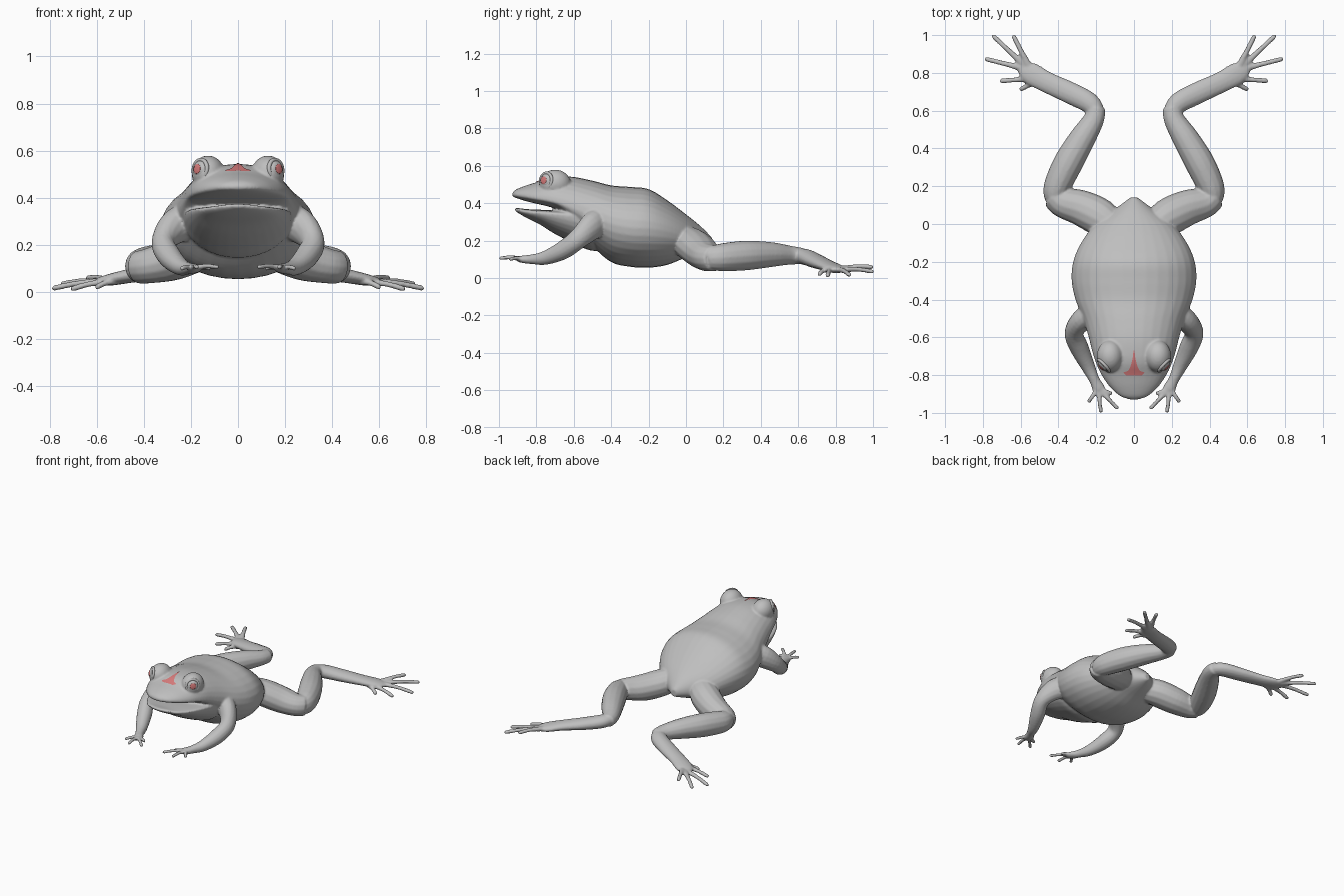
import bpy, bmesh, math
from mathutils import Vector

if "Cube" in bpy.data.objects:
    bpy.data.objects.remove(bpy.data.objects["Cube"])


def material(name, rgb):
    m = bpy.data.materials.new(name)
    m.diffuse_color = (*rgb, 1)
    m.use_nodes = True
    m.node_tree.nodes["Principled BSDF"].inputs["Base Color"].default_value = m.diffuse_color
    return m


GREY = material("skin grey", (0.52, 0.52, 0.52))
PINK = material("soft red", (0.68, 0.2, 0.2))


def spline(pts, steps=5):
    """Catmull-Rom sampling of tuples of any length."""
    p = [pts[0]] + list(pts) + [pts[-1]]
    out = []
    for i in range(1, len(p) - 2):
        for k in range(steps):
            t = k / steps
            out.append([0.5 * (2 * b + (c - a) * t + (2 * a - 5 * b + 4 * c - d) * t * t
                               + (3 * b - a - 3 * c + d) * t ** 3)
                        for a, b, c, d in zip(*p[i - 1:i + 3])])
    return out + [list(pts[-1])]


def skin_rings(bm, rings):
    """Close a row of equal rings into a capped tube."""
    vs = [[bm.verts.new(c) for c in r] for r in rings]
    n = len(vs[0])
    for a, b in zip(vs, vs[1:]):
        for i in range(n):
            j = (i + 1) % n
            bm.faces.new((a[i], a[j], b[j], b[i]))
    bm.faces.new(vs[0])
    bm.faces.new(vs[-1][::-1])


def hull(bm, stations, n=32):
    """Stations along y: (y, top, widest height, bottom, half width)."""
    rings = []
    for y, top, mid, bot, w in spline(stations):
        ring = []
        for i in range(n):
            a = 2 * math.pi * i / n
            s = math.sin(a)
            ring.append((w * math.cos(a), y, mid + s * ((top - mid) if s > 0 else (mid - bot))))
        rings.append(ring)
    skin_rings(bm, rings)


def limb(bm, pts, side, n=14):
    """Tube through (x, y, z, width radius, height radius), on one side."""
    pts = spline(pts)
    c = [Vector((side * p[0], p[1], p[2])) for p in pts]
    rings = []
    for i, p in enumerate(pts):
        t = (c[min(i + 1, len(c) - 1)] - c[max(i - 1, 0)]).normalized()
        u = t.cross(Vector((0, 0, 1))).normalized()
        v = u.cross(t)
        rings.append([c[i] + u * p[3] * math.cos(a) + v * p[4] * math.sin(a)
                      for a in (2 * math.pi * k / n for k in range(n))])
    skin_rings(bm, rings)


def digit(bm, base, tip, side, r=0.014):
    """Slim toe or finger with a slightly thicker tip pad."""
    b, t = Vector(base), Vector(tip)
    m = b.lerp(t, 0.5) + Vector((0, 0, 0.006))
    e = b.lerp(t, 0.93)
    limb(bm, [(*b, r * 1.5, r * 1.2), (*m, r, r * 0.9), (*e, r * 0.95, r * 0.85),
              (*t, r * 0.45, r * 0.45)], side, 10)


bm = bmesh.new()

# Torso with the upper head
hull(bm, [
    (-0.93, 0.452, 0.444, 0.437, 0.02), (-0.91, 0.472, 0.442, 0.428, 0.075),
    (-0.86, 0.493, 0.435, 0.412, 0.13), (-0.80, 0.512, 0.425, 0.397, 0.172),
    (-0.74, 0.535, 0.415, 0.383, 0.20), (-0.68, 0.543, 0.40, 0.36, 0.22),
    (-0.60, 0.54, 0.37, 0.28, 0.24), (-0.50, 0.52, 0.33, 0.17, 0.27),
    (-0.40, 0.495, 0.29, 0.085, 0.31), (-0.30, 0.487, 0.27, 0.06, 0.33),
    (-0.20, 0.475, 0.265, 0.055, 0.322), (-0.10, 0.415, 0.25, 0.07, 0.28),
    (0.0, 0.34, 0.22, 0.11, 0.205), (0.08, 0.275, 0.20, 0.14, 0.10),
    (0.14, 0.215, 0.19, 0.165, 0.02)])

# Lower jaw and throat
hull(bm, [
    (-0.915, 0.374, 0.368, 0.36, 0.02), (-0.89, 0.373, 0.362, 0.343, 0.085),
    (-0.85, 0.368, 0.355, 0.32, 0.135), (-0.78, 0.365, 0.35, 0.285, 0.178),
    (-0.70, 0.362, 0.345, 0.235, 0.208), (-0.60, 0.37, 0.33, 0.185, 0.228),
    (-0.50, 0.36, 0.30, 0.145, 0.225), (-0.40, 0.32, 0.27, 0.16, 0.15)])

for s in (1, -1):
    # Eye bump
    ball = bmesh.ops.create_uvsphere(bm, u_segments=24, v_segments=16, radius=1)["verts"]
    for v in ball:
        v.co = Vector((s * 0.127 + v.co.x * 0.07, -0.70 + v.co.y * 0.085, 0.503 + v.co.z * 0.076))
    # Front leg
    limb(bm, [(0.19, -0.46, 0.31, 0.07, 0.08), (0.27, -0.505, 0.275, 0.06, 0.075),
              (0.318, -0.575, 0.21, 0.05, 0.055), (0.29, -0.655, 0.15, 0.05, 0.05),
              (0.245, -0.75, 0.108, 0.038, 0.038), (0.21, -0.825, 0.10, 0.028, 0.026),
              (0.185, -0.875, 0.10, 0.034, 0.02), (0.175, -0.90, 0.10, 0.02, 0.012)], s)
    for tip in ((0.175, -1.0, 0.107), (0.083, -0.98, 0.107), (0.243, -0.945, 0.10),
                (0.115, -0.90, 0.10)):
        digit(bm, (0.19, -0.87, 0.10), tip, s, 0.012)
    # Hind leg: thigh, shank and foot
    limb(bm, [(0.10, -0.03, 0.21, 0.08, 0.08), (0.18, 0.035, 0.175, 0.10, 0.09),
              (0.28, 0.085, 0.135, 0.095, 0.088), (0.38, 0.115, 0.11, 0.08, 0.075),
              (0.425, 0.15, 0.105, 0.066, 0.07)], s)
    limb(bm, [(0.42, 0.12, 0.105, 0.05, 0.06), (0.41, 0.19, 0.11, 0.07, 0.075),
              (0.35, 0.32, 0.12, 0.078, 0.08), (0.275, 0.45, 0.125, 0.07, 0.068),
              (0.215, 0.55, 0.122, 0.056, 0.052), (0.20, 0.615, 0.117, 0.05, 0.045)], s)
    limb(bm, [(0.19, 0.58, 0.12, 0.04, 0.04), (0.235, 0.64, 0.112, 0.055, 0.043),
              (0.34, 0.695, 0.09, 0.058, 0.038), (0.46, 0.75, 0.068, 0.056, 0.03),
              (0.55, 0.80, 0.05, 0.058, 0.024), (0.60, 0.835, 0.043, 0.03, 0.012)], s)
    for base, tip in (((0.56, 0.84, 0.05), (0.64, 1.0, 0.06)),
                      ((0.58, 0.84, 0.045), (0.75, 1.0, 0.035)),
                      ((0.57, 0.82, 0.045), (0.79, 0.875, 0.016)),
                      ((0.54, 0.77, 0.045), (0.71, 0.757, 0.013)),
                      ((0.52, 0.755, 0.045), (0.605, 0.71, 0.02))):
        digit(bm, base, tip, s)

bmesh.ops.recalc_face_normals(bm, faces=bm.faces)
mesh = bpy.data.meshes.new("frog_skin")
bm.to_mesh(mesh)
bm.free()
mesh.materials.append(GREY)
skin = bpy.data.objects.new("frog_skin", mesh)
bpy.context.collection.objects.link(skin)
# Fuse the parts into one smooth hide
rm = skin.modifiers.new("fuse", 'REMESH')
rm.mode = 'VOXEL'
rm.voxel_size = 0.007
rm.use_smooth_shade = True
sm = skin.modifiers.new("soften", 'SMOOTH')
sm.factor = 0.5
sm.iterations = 4

# Eyes: lid ring, ball and iris plate
for s, label in ((1, "left"), (-1, "right")):
    d = Vector((s * 0.72, -0.68, 0.12)).normalized()
    rot = d.to_track_quat('Z', 'Y').to_euler()
    c = Vector((s * 0.160, -0.748, 0.52))

    def place(name, mat, scale):
        o = bpy.context.object
        o.name = name + "_" + label
        o.scale = scale
        o.data.materials.append(mat)
        bpy.ops.object.shade_smooth()

    bpy.ops.mesh.primitive_torus_add(location=c, rotation=rot, major_radius=0.041,
                                     minor_radius=0.009, major_segments=32, minor_segments=10)
    place("eyelid", GREY, (1, 1, 1))
    bpy.ops.mesh.primitive_uv_sphere_add(segments=24, ring_count=16, radius=1,
                                         location=c, rotation=rot)
    place("eyeball", GREY, (0.038, 0.038, 0.022))
    bpy.ops.mesh.primitive_uv_sphere_add(segments=20, ring_count=10, radius=1,
                                         location=c + d * 0.0195, rotation=rot)
    place("iris", PINK, (0.021, 0.021, 0.0045))

# Flared patch on the snout, laid onto the skin
rows = spline([(-0.67, 0.003), (-0.71, 0.007), (-0.745, 0.016), (-0.775, 0.03),
               (-0.787, 0.055), (-0.803, 0.038)], 4)
bm = bmesh.new()
grid = [[bm.verts.new((w * k / 4, y, 0.7)) for k in range(-4, 5)] for y, w in rows]
for a, b in zip(grid, grid[1:]):
    for k in range(8):
        bm.faces.new((a[k], b[k], b[k + 1], a[k + 1]))
mesh = bpy.data.meshes.new("snout_patch")
bm.to_mesh(mesh)
bm.free()
mesh.materials.append(PINK)
patch = bpy.data.objects.new("snout_patch", mesh)
bpy.context.collection.objects.link(patch)
sw = patch.modifiers.new("lay", 'SHRINKWRAP')
sw.target = skin
sw.wrap_method = 'PROJECT'
sw.use_project_z = True
sw.use_positive_direction = False
sw.use_negative_direction = True
sw.offset = 0.004
